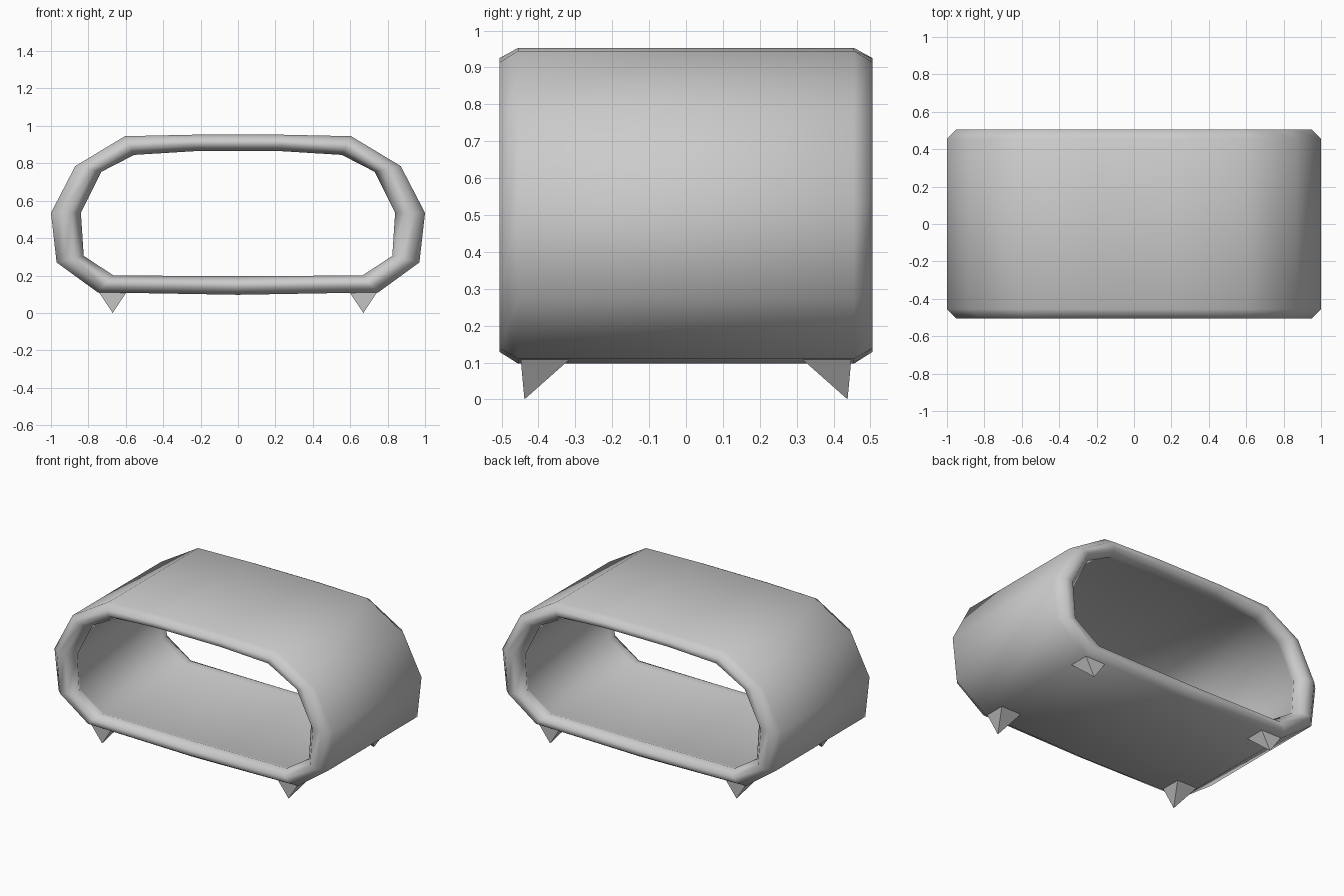
import bpy
import bmesh

cube = bpy.data.objects.get("Cube")
if cube:
    bpy.data.objects.remove(cube)

grey = bpy.data.materials.new("plain_grey")
grey.use_nodes = True
COLOUR = (0.6, 0.6, 0.6, 1)
grey.diffuse_color = COLOUR
grey.node_tree.nodes["Principled BSDF"].inputs["Base Color"].default_value = COLOUR


def make_object(name, bm):
    bmesh.ops.recalc_face_normals(bm, faces=bm.faces[:])
    mesh = bpy.data.meshes.new(name)
    bm.to_mesh(mesh)
    bm.free()
    mesh.materials.append(grey)
    obj = bpy.data.objects.new(name, mesh)
    bpy.context.collection.objects.link(obj)
    return obj


def mirror_loop(half):
    """Close a +x half profile running from bottom centre to the top."""
    return half + [(-x, z) for x, z in reversed(half) if x > 0]


# Cross-section of the sleeve: matching outer and inner loops
outer = mirror_loop([(0, 0.097), (0.75, 0.11), (0.97, 0.27), (1.0, 0.535),
                     (0.87, 0.785), (0.605, 0.945), (0.23, 0.953)])
inner = mirror_loop([(0, 0.197), (0.665, 0.20), (0.825, 0.305), (0.84, 0.535),
                     (0.73, 0.755), (0.555, 0.845), (0.23, 0.865)])

# Rings around the wall: (blend from outer to inner, y), rims chamfered
front = [(0.9, -0.42), (1, -0.45), (0.68, -0.506), (0.32, -0.506), (0, -0.455)]
stations = front + [(t, -y) for t, y in reversed(front)]

bm = bmesh.new()
rings = []
for t, y in stations:
    rings.append([bm.verts.new((a + (c - a) * t, y, b + (d - b) * t))
                  for (a, b), (c, d) in zip(outer, inner)])
count = len(outer)
for i, ring in enumerate(rings):
    after = rings[(i + 1) % len(rings)]
    for j in range(count):
        k = (j + 1) % count
        bm.faces.new((ring[j], ring[k], after[k], after[j]))
for face in bm.faces:
    face.smooth = True
make_object("sleeve_body", bm)


# Four pointed feet, with the tips towards the open ends
def make_foot(name, sx, sy):
    bm = bmesh.new()
    base = [bm.verts.new((sx * x, sy * y, 0.108))
            for x, y in ((0.598, 0.448), (0.742, 0.448), (0.742, 0.316), (0.598, 0.316))]
    tip = bm.verts.new((sx * 0.67, sy * 0.438, 0))
    bm.faces.new(base)
    for i in range(4):
        bm.faces.new((base[i], base[(i + 1) % 4], tip))
    make_object(name, bm)


for side, sx in (("left", 1), ("right", -1)):
    for end, sy in (("front", -1), ("back", 1)):
        make_foot(f"{end}_{side}_foot", sx, sy)
